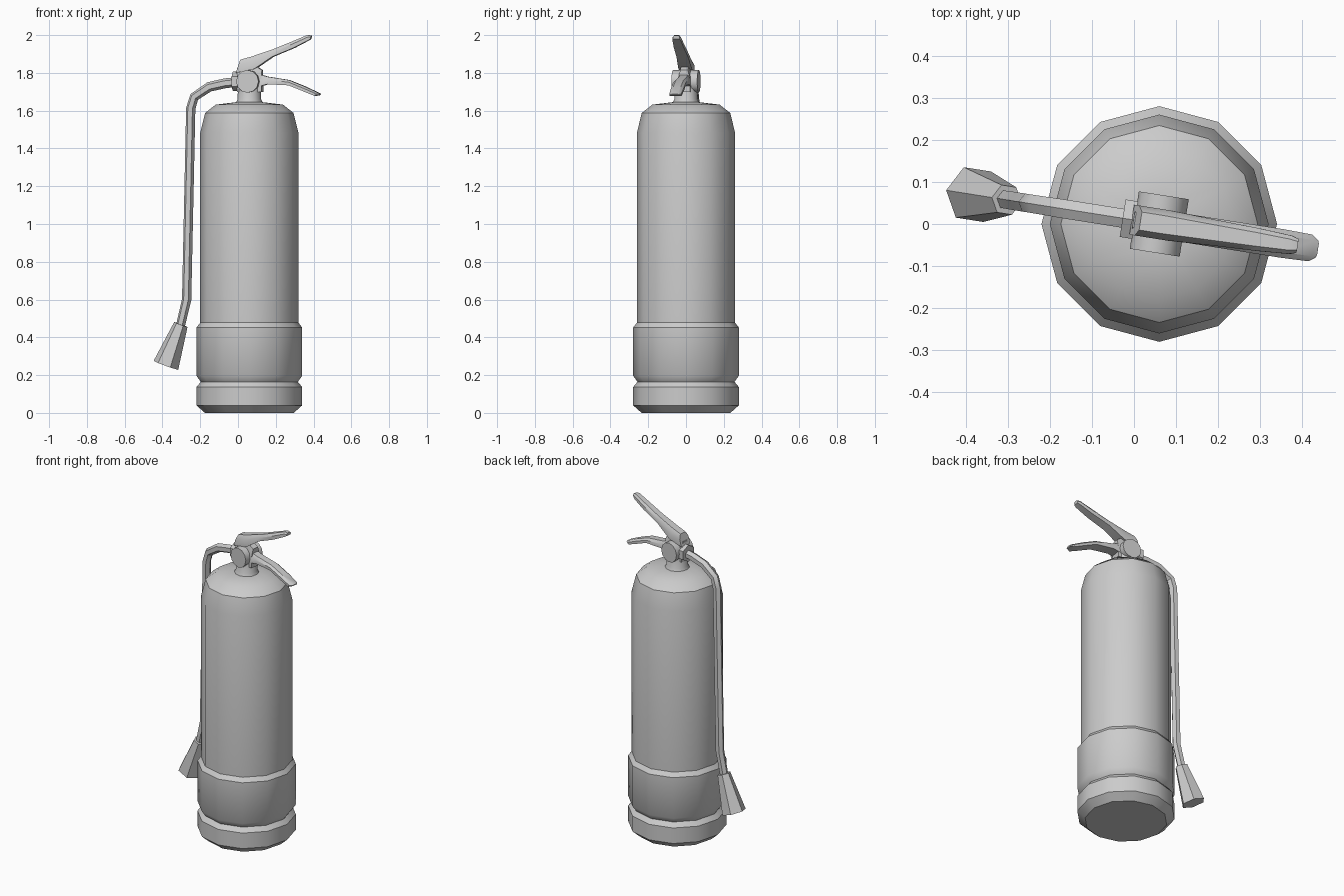
import bpy, bmesh
from math import cos, sin, pi, radians
from mathutils import Matrix, Vector

if "Cube" in bpy.data.objects:
    bpy.data.objects.remove(bpy.data.objects["Cube"])

# Valve, levers and hose lie in a plane turned slightly about the body axis
AXIS_X = 0.06
TURN = Matrix.Translation((AXIS_X, 0, 0)) @ Matrix.Rotation(radians(-9), 4, 'Z')
BODY = Matrix.Translation((AXIS_X, 0, 0))


def loft(name, rings, matrix, angle=35):
    """Skin a list of equal-sized point rings and cap both ends."""
    bm = bmesh.new()
    loops = [[bm.verts.new(p) for p in ring] for ring in rings]
    n = len(loops[0])
    for a, b in zip(loops, loops[1:]):
        for i in range(n):
            j = (i + 1) % n
            bm.faces.new((a[i], a[j], b[j], b[i]))
    bm.faces.new(loops[0])
    bm.faces.new(loops[-1])
    bmesh.ops.recalc_face_normals(bm, faces=bm.faces)
    mesh = bpy.data.meshes.new(name)
    bm.to_mesh(mesh)
    bm.free()
    mesh.transform(matrix)
    obj = bpy.data.objects.new(name, mesh)
    bpy.context.collection.objects.link(obj)
    bpy.ops.object.select_all(action='DESELECT')
    obj.select_set(True)
    bpy.context.view_layer.objects.active = obj
    bpy.ops.object.shade_smooth_by_angle(angle=radians(angle))
    return obj


def lathe(name, profile, n=12):
    """Turn (radius, z) pairs about the body axis."""
    rings = [[(r * cos(2 * pi * i / n), r * sin(2 * pi * i / n), z)
              for i in range(n)] for r, z in profile]
    return loft(name, rings, BODY)


def tube(name, path, n=6, angle=35):
    """Sweep a polygon along (u, z, radius) points in the valve plane."""
    pts = [Vector((u, 0, z)) for u, z, r in path]
    side = Vector((0, 1, 0))
    rings = []
    for k, p in enumerate(pts):
        d = Vector()
        if k > 0:
            d += (p - pts[k - 1]).normalized()
        if k < len(pts) - 1:
            d += (pts[k + 1] - p).normalized()
        up = d.normalized().cross(side)
        r = path[k][2]
        rings.append([p + r * (cos(2 * pi * i / n) * up + sin(2 * pi * i / n) * side)
                      for i in range(n)])
    return loft(name, rings, TURN, angle)


def lever(name, stations):
    """Chamfered bar from (top u, top z, bottom u, bottom z, half width)."""
    rings = []
    for tu, tz, bu, bz, w in stations:
        top, bot = Vector((tu, 0, tz)), Vector((bu, 0, bz))
        section = [(-1, 0), (-1, .6), (-.6, 1), (.6, 1), (1, .6), (1, 0)]
        rings.append([bot.lerp(top, t) + Vector((0, s * w, 0)) for s, t in section])
    return loft(name, rings, TURN)


# Cylinder with rounded shoulder
lathe("tank", [(.255, .1), (.26, .46), (.26, 1.483), (.234, 1.588),
               (.178, 1.632), (.07, 1.645)])
# Foot ring and wide band with a groove between them
lathe("foot_ring", [(.235, 0), (.28, .04), (.28, .137), (.257, .164)])
lathe("lower_band", [(.257, .164), (.28, .197), (.28, .452), (.258, .48)])

# Neck and valve
lathe("neck", [(.075, 1.635), (.062, 1.66), (.06, 1.755)])
rings = [[(.06 * cos(2 * pi * i / 12), y, 1.755 + .06 * sin(2 * pi * i / 12))
          for i in range(12)] for y in (-.069, .069)]
loft("valve_drum", rings, TURN)
lever("valve_block", [(-.062, 1.825, -.062, 1.70, .03), (.03, 1.84, .03, 1.70, .033),
                      (.07, 1.815, .07, 1.70, .033)])

# Squeeze levers
lever("upper_lever", [(-.045, 1.87, -.066, 1.80, .036), (.01, 1.885, .03, 1.82, .036),
                      (.132, 1.926, .128, 1.886, .031), (.235, 1.968, .24, 1.932, .027),
                      (.312, 2.0, .318, 1.972, .022), (.333, 1.998, .331, 1.98, .017)])
lever("carry_handle", [(.03, 1.80, .03, 1.72, .034), (.10, 1.78, .10, 1.74, .034),
                       (.215, 1.762, .215, 1.734, .034), (.30, 1.728, .295, 1.702, .034),
                       (.37, 1.695, .355, 1.678, .032), (.382, 1.689, .378, 1.682, .02)])

# Hose with its collar and nozzle
tube("hose_collar", [(-.088, 1.755, .052), (-.058, 1.755, .052)], 6)
tube("hose", [(-.06, 1.752, .026), (-.13, 1.745, .026), (-.215, 1.726, .026),
              (-.295, 1.673, .025), (-.314, 1.612, .025), (-.336, .60, .025),
              (-.372, .45, .024)])
tube("nozzle", [(-.367, .468, .038), (-.447, .252, .07)])
